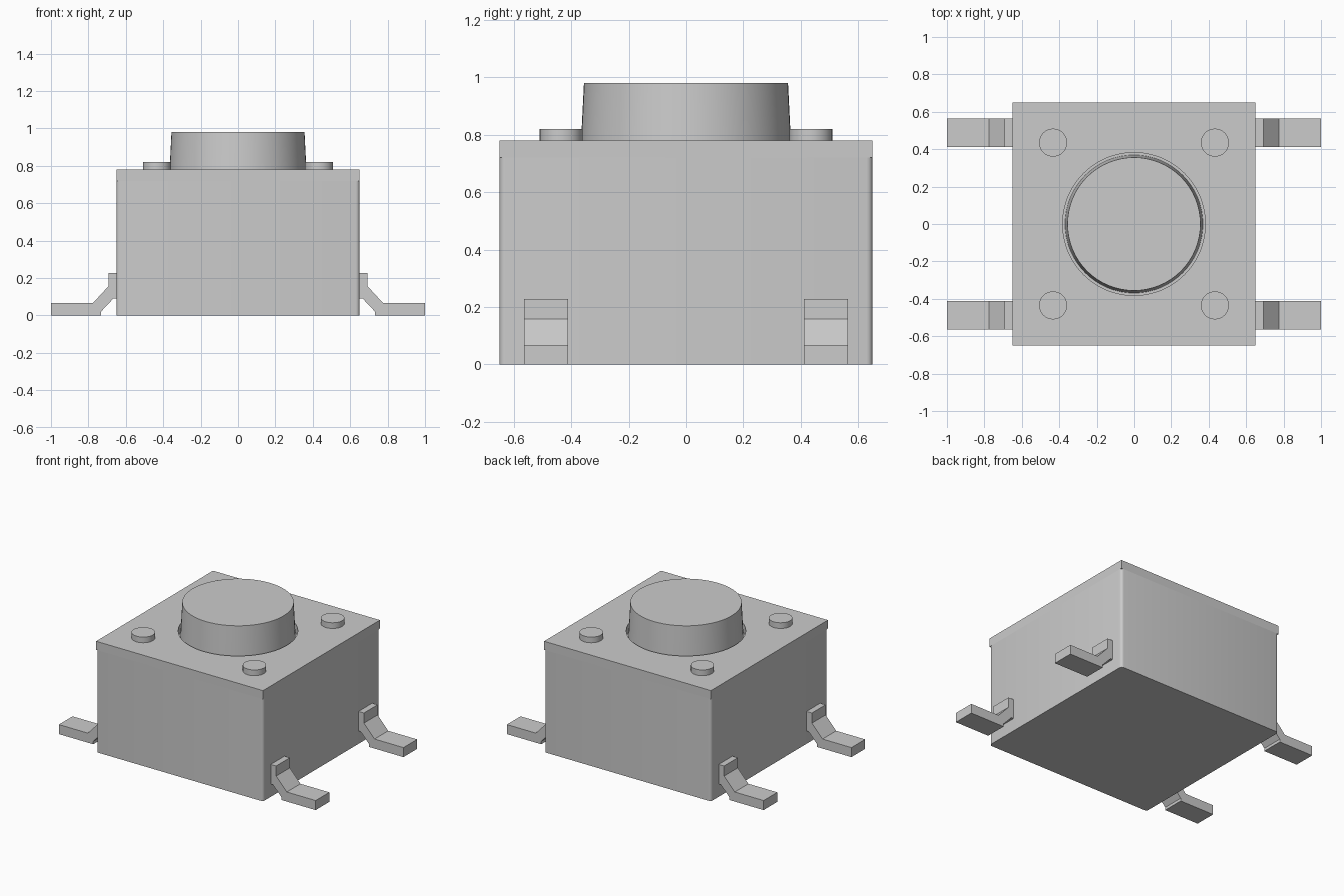
import bpy
import bmesh
from math import radians

if "Cube" in bpy.data.objects:
    bpy.data.objects.remove(bpy.data.objects["Cube"], do_unlink=True)

grey = bpy.data.materials.new("plain grey")
grey.use_nodes = True
grey.diffuse_color = (0.6, 0.6, 0.6, 1)
grey.node_tree.nodes["Principled BSDF"].inputs["Base Color"].default_value = (0.6, 0.6, 0.6, 1)

HALF, SEAM, TOP = 0.65, 0.72, 0.78


def finish(name, bm, smooth=False):
    bmesh.ops.recalc_face_normals(bm, faces=bm.faces)
    mesh = bpy.data.meshes.new(name)
    bm.to_mesh(mesh)
    bm.free()
    mesh.materials.append(grey)
    obj = bpy.data.objects.new(name, mesh)
    bpy.context.collection.objects.link(obj)
    if smooth:
        bpy.ops.object.select_all(action="DESELECT")
        obj.select_set(True)
        bpy.context.view_layer.objects.active = obj
        bpy.ops.object.shade_smooth_by_angle(angle=radians(30))
    return obj


def block(half, z0, z1):
    bm = bmesh.new()
    bmesh.ops.create_cube(bm, size=1)
    bmesh.ops.scale(bm, vec=(2 * half, 2 * half, z1 - z0), verts=bm.verts)
    bmesh.ops.translate(bm, vec=(0, 0, (z0 + z1) / 2), verts=bm.verts)
    return bm


def disc(name, x, y, z0, z1, r0, r1, sides=64):
    bm = bmesh.new()
    bmesh.ops.create_cone(bm, cap_ends=True, segments=sides,
                          radius1=r0, radius2=r1, depth=z1 - z0)
    bmesh.ops.translate(bm, vec=(x, y, (z0 + z1) / 2), verts=bm.verts)
    return finish(name, bm, smooth=True)


# Housing with rounded upright corners
bm = block(HALF, 0, SEAM)
uprights = [e for e in bm.edges if abs(e.verts[0].co.z - e.verts[1].co.z) > 0.1]
bmesh.ops.bevel(bm, geom=uprights, offset=0.02, segments=4, profile=0.5, affect="EDGES")
finish("housing", bm, smooth=True)

# Square cover plate with a round opening
cover = finish("cover_plate", block(HALF, SEAM, TOP))
cutter = disc("opening_cutter", 0, 0, SEAM - 0.1, TOP + 0.1, 0.382, 0.382)
cutter.hide_render = True
cutter.hide_viewport = True
cut = cover.modifiers.new("opening", "BOOLEAN")
cut.operation = "DIFFERENCE"
cut.solver = "EXACT"
cut.object = cutter

# Slightly tapered push button
disc("button", 0, 0, SEAM, 0.98, 0.369, 0.356)

# Corner rivets and bent feet, one of each per corner
FOOT = [(1, 0), (1, 0.067), (0.775, 0.067), (0.692, 0.157), (0.692, 0.228),
        (0.645, 0.228), (0.645, 0.09), (0.667, 0.09), (0.733, 0.02), (0.733, 0)]
for sx, side in ((1, "left"), (-1, "right")):
    for sy, end in ((-1, "front"), (1, "back")):
        disc(f"rivet_{end}_{side}", sx * 0.433, sy * 0.435, TOP, 0.82, 0.075, 0.075, 32)
        bm = bmesh.new()
        face = bm.faces.new([bm.verts.new((sx * x, sy * 0.412, z)) for x, z in FOOT])
        new = bmesh.ops.extrude_face_region(bm, geom=[face])["geom"]
        bmesh.ops.translate(bm, vec=(0, sy * 0.152, 0),
                            verts=[v for v in new if isinstance(v, bmesh.types.BMVert)])
        finish(f"foot_{end}_{side}", bm)
